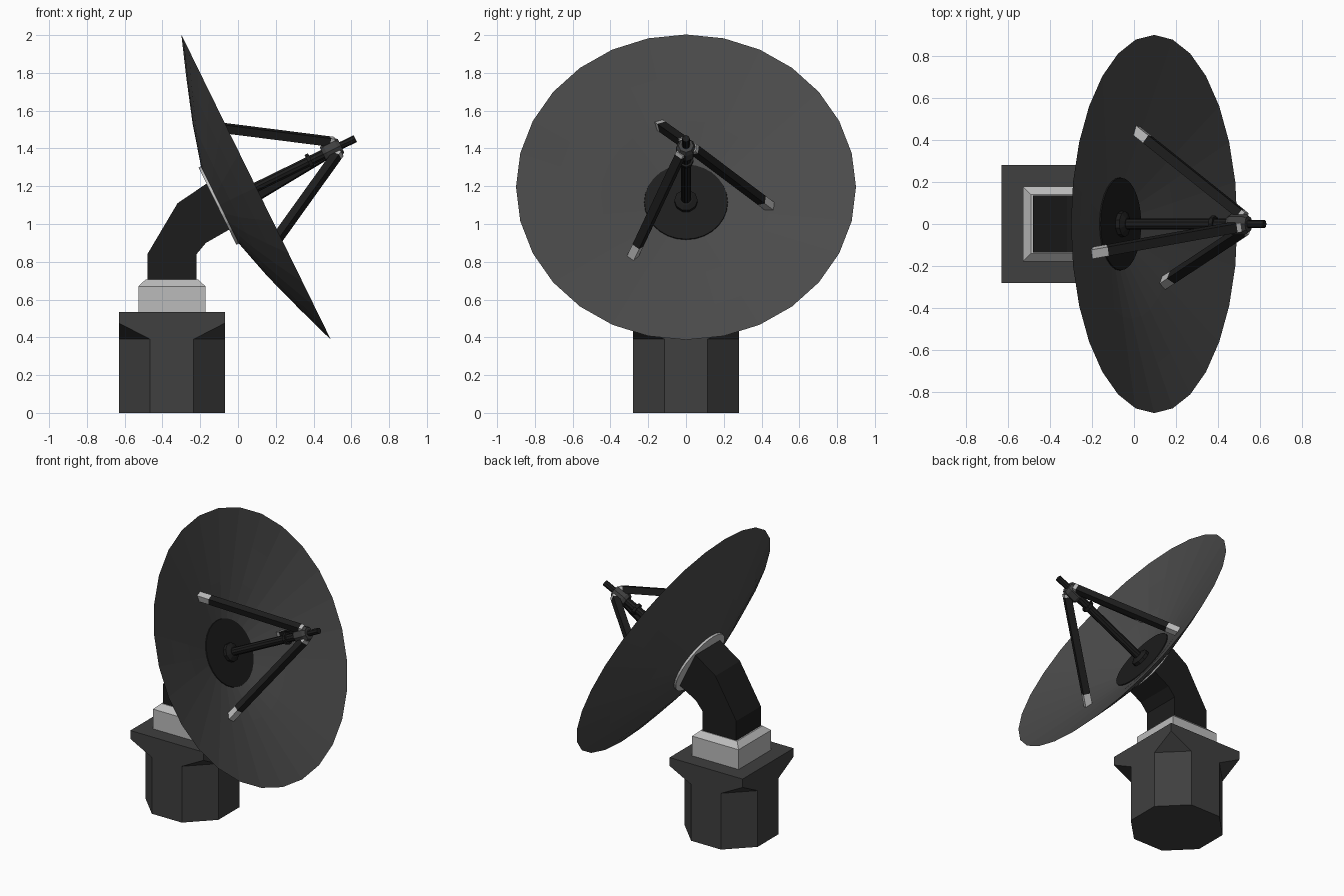
import bpy, bmesh, math
from mathutils import Matrix, Vector

if "Cube" in bpy.data.objects:
    bpy.data.objects.remove(bpy.data.objects["Cube"])


def grey(name, v):
    m = bpy.data.materials.new(name)
    m.diffuse_color = (v, v, v, 1)
    m.use_nodes = True
    m.node_tree.nodes["Principled BSDF"].inputs["Base Color"].default_value = m.diffuse_color
    return m


BLACK = grey("black_paint", 0.012)
DARK = grey("dark_paint", 0.05)
DISH = grey("dish_paint", 0.07)
LIGHT = grey("light_metal", 0.5)

# Dish frame: local z is the pointing axis, origin at the rim centre
axis = Vector((0.898, 0, 0.44)).normalized()
up = Vector((-axis.z, 0, axis.x))
side = Vector((0, 1, 0))
FRAME = Matrix((side, up, axis)).transposed().to_4x4()
FRAME.translation = (0.096, 0, 1.195)


def make(name, verts, faces, mat, matrix=None):
    bm = bmesh.new()
    vs = [bm.verts.new(v) for v in verts]
    for f in faces:
        bm.faces.new([vs[i] for i in f])
    bmesh.ops.recalc_face_normals(bm, faces=bm.faces)
    me = bpy.data.meshes.new(name)
    bm.to_mesh(me)
    bm.free()
    me.materials.append(mat)
    ob = bpy.data.objects.new(name, me)
    bpy.context.collection.objects.link(ob)
    if matrix:
        ob.matrix_world = matrix
    return ob


def loft(name, rings, mat, matrix=None):
    """Join rings of equal point count and cap both ends."""
    n = len(rings[0])
    verts = [p for r in rings for p in r]
    faces = [(k * n + i, k * n + (i + 1) % n, (k + 1) * n + (i + 1) % n, (k + 1) * n + i)
             for k in range(len(rings) - 1) for i in range(n)]
    faces += [tuple(range(n)), tuple(range(len(verts) - n, len(verts)))]
    return make(name, verts, faces, mat, matrix)


def turned(name, profile, sides, mat):
    """Revolve (radius, height) points about the dish axis."""
    rings = [[(r * math.cos(2 * math.pi * i / sides), r * math.sin(2 * math.pi * i / sides), h)
              for i in range(sides)] for r, h in profile]
    return loft(name, rings, mat, FRAME)


def square(half, z, x=-0.35):
    return [(x + sx * half, sy * half, z) for sx, sy in ((-1, -1), (1, -1), (1, 1), (-1, 1))]


def beam(name, a, b, w, mat):
    """Square bar between two points in the dish frame."""
    d = (b - a).normalized()
    p = d.cross(Vector((0, 0, 1))).normalized() * w / 2
    q = d.cross(p)
    return loft(name, [[c + p + q, c - p + q, c - p - q, c + p - q] for c in (a, b)], mat, FRAME)


# Base: square block with its lower corners cut away
H, C = 0.28, 0.115
octa = [(-C, -H), (C, -H), (H, -C), (H, C), (C, H), (-C, H), (-H, C), (-H, -C)]
verts = [(x - 0.35, y, z) for z in (0, 0.39) for x, y in octa] + square(H, 0.475) + square(H, 0.533)
faces = [tuple(range(8)), (20, 21, 22, 23)]
for k in range(4):
    a, b, c, n = 2 * k, 2 * k + 1, (2 * k + 2) % 8, (k + 1) % 4
    faces += [(a, b, b + 8, 16 + n, 20 + n, 20 + k, 16 + k, a + 8),
              (b, c, c + 8, b + 8), (b + 8, c + 8, 16 + n)]
make("base", verts, faces, DARK)

# Turntable block with bevelled top
loft("turntable", [square(0.178, 0.53), square(0.178, 0.67), square(0.14, 0.705)], LIGHT)

# Bent support arm
W = 0.135
sections = [((-0.48, 0.70), (-0.22, 0.70)), ((-0.48, 0.84), (-0.22, 0.84)),
            ((-0.32, 1.11), (-0.17, 0.90)), ((-0.15, 1.225), (-0.03, 0.98))]
loft("support_arm", [[(l[0], -W, l[1]), (r[0], -W, r[1]), (r[0], W, r[1]), (l[0], W, l[1])]
                     for l, r in sections], BLACK)

# Reflector and its mounting plates
turned("mounting_plate", [(0.228, -0.228), (0.228, -0.205)], 28, LIGHT)
turned("reflector", [(0.222, -0.215), (0.45, -0.154), (0.68, -0.078), (0.9, 0),
                     (0.68, -0.058), (0.45, -0.118), (0.22, -0.182)], 28, DISH)
turned("centre_disc", [(0.222, -0.184), (0.22, -0.176)], 28, BLACK)

# Feed mast, collars and hub
turned("mast_foot", [(0.062, -0.18), (0.062, -0.155), (0.035, -0.14)], 10, BLACK)
turned("feed_mast", [(0.027, -0.18), (0.027, 0.42)], 10, BLACK)
turned("mast_collar", [(0.04, 0.305), (0.04, 0.325)], 8, BLACK)
turned("feed_hub", [(0.04, 0.395), (0.052, 0.415), (0.052, 0.48), (0.04, 0.50)], 8, DARK)
turned("feed_tip", [(0.02, 0.48), (0.02, 0.585)], 8, BLACK)

# Three struts with light end pieces
for i, deg in enumerate((-7, 108, -129)):
    ray = Vector((math.cos(math.radians(deg)), math.sin(math.radians(deg)), 0))
    foot = ray * 0.45 + Vector((0, 0, -0.125))
    head = ray * 0.035 + Vector((0, 0, 0.475))
    beam(f"strut_{i + 1}", foot.lerp(head, 0.11), foot.lerp(head, 0.97), 0.045, BLACK)
    beam(f"strut_foot_{i + 1}", foot, foot.lerp(head, 0.11), 0.045, LIGHT)
    beam(f"strut_head_{i + 1}", foot.lerp(head, 0.97), head, 0.045, LIGHT)
